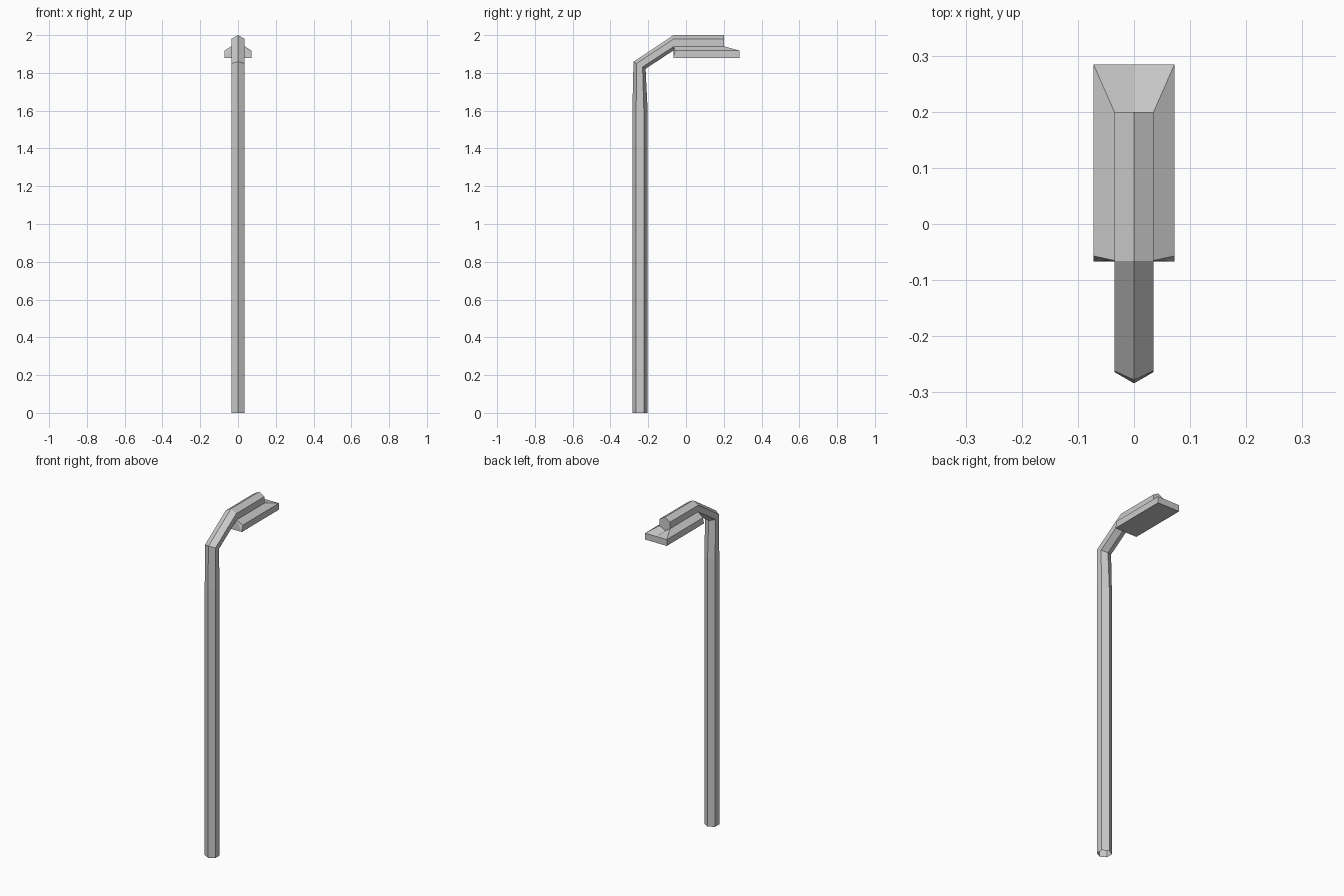
import bpy, bmesh

if "Cube" in bpy.data.objects:
    bpy.data.objects.remove(bpy.data.objects["Cube"])


def finish(name, bm):
    bmesh.ops.recalc_face_normals(bm, faces=bm.faces)
    mesh = bpy.data.meshes.new(name)
    bm.to_mesh(mesh)
    bm.free()
    obj = bpy.data.objects.new(name, mesh)
    bpy.context.collection.objects.link(obj)
    return obj


# Bent hexagonal pole: each section is an outer and an inner (y, z) point
SECTIONS = [
    ((-0.284, 0.0), (-0.203, 0.0)),
    ((-0.284, 1.6), (-0.203, 1.6)),
    ((-0.278, 1.859), (-0.214, 1.822)),
    ((-0.066, 2.0), (-0.064, 1.92)),
    ((0.2, 2.0), (0.2, 1.92)),
]
# Hexagon corners: x position and fraction from outer to inner point
HEX = [(0, 0), (0.035, 0.25), (0.035, 0.75), (0, 1), (-0.035, 0.75), (-0.035, 0.25)]

bm = bmesh.new()
rings = []
for (y0, z0), (y1, z1) in SECTIONS:
    rings.append([bm.verts.new((x, y0 + (y1 - y0) * t, z0 + (z1 - z0) * t))
                  for x, t in HEX])
for a, b in zip(rings, rings[1:]):
    for i in range(6):
        j = (i + 1) % 6
        bm.faces.new((a[i], a[j], b[j], b[i]))
bm.faces.new(rings[-1])  # arm end cap; the foot is open
finish("pole", bm)

# Lamp head: right half with sloped top and a valley at the tip, then mirrored
P = {
    "b0": (0, -0.067, 1.88), "b1": (0.072, -0.067, 1.88),
    "b2": (0.072, 0.284, 1.88), "b3": (0, 0.284, 1.88),
    "t1": (0.072, -0.057, 1.918), "t2": (0.072, 0.284, 1.918), "t3": (0, 0.284, 1.918),
    "r1": (0.035, -0.065, 1.941), "r2": (0.035, 0.2, 1.941),
    "v1": (0, -0.065, 1.92), "v2": (0, 0.2, 1.92),
}
FACES = ["b0 b1 b2 b3", "b1 b2 t2 t1", "b2 b3 t3 t2", "t1 t2 r2 r1",
         "r2 t2 t3 v2", "b1 t1 r1", "b0 b1 r1 v1"]
bm = bmesh.new()
verts = {k: bm.verts.new(co) for k, co in P.items()}
for f in FACES:
    bm.faces.new([verts[k] for k in f.split()])
lamp = finish("lamp_head", bm)
mirror = lamp.modifiers.new("mirror", "MIRROR")
mirror.use_clip = True
